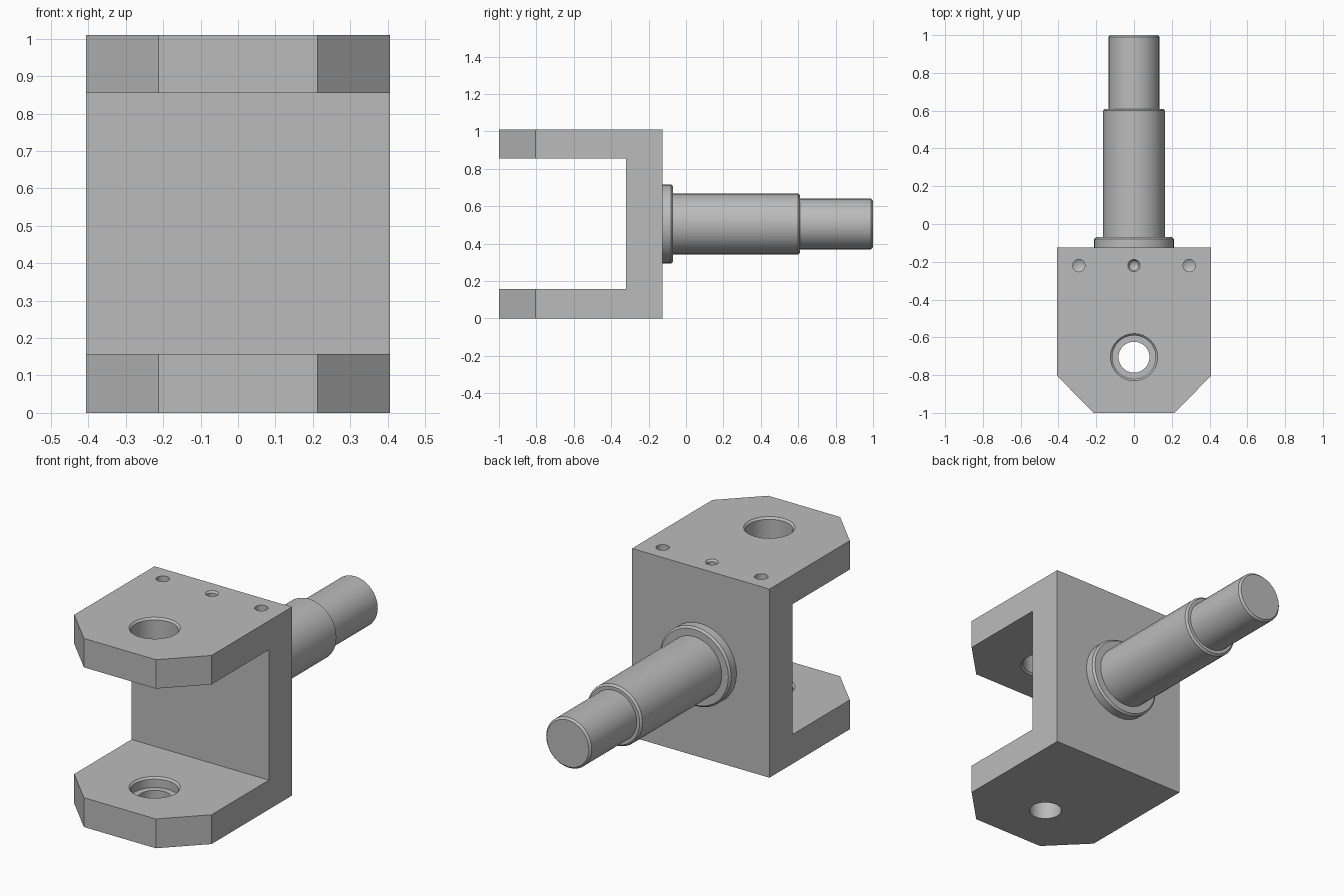
import bpy, bmesh, math
from mathutils import Matrix

cube = bpy.data.objects.get("Cube")
if cube:
    bpy.data.objects.remove(cube, do_unlink=True)

steel = bpy.data.materials.new("grey_steel")
steel.use_nodes = True
GREY = (0.5, 0.5, 0.5, 1)
steel.diffuse_color = GREY
steel.node_tree.nodes["Principled BSDF"].inputs["Base Color"].default_value = GREY


def finish(name, bm):
    bmesh.ops.recalc_face_normals(bm, faces=bm.faces)
    mesh = bpy.data.meshes.new(name)
    bm.to_mesh(mesh)
    bm.free()
    mesh.materials.append(steel)
    ob = bpy.data.objects.new(name, mesh)
    bpy.context.collection.objects.link(ob)
    return ob


def prism(name, outline, z0, z1):
    """Extrude a plan outline from z0 up to z1."""
    bm = bmesh.new()
    face = bm.faces.new([bm.verts.new((x, y, z0)) for x, y in outline])
    top = bmesh.ops.extrude_face_region(bm, geom=[face])["geom"]
    bmesh.ops.translate(bm, vec=(0, 0, z1 - z0),
                        verts=[v for v in top if isinstance(v, bmesh.types.BMVert)])
    return finish(name, bm)


def lathe(name, profile, place, sides=32):
    """Closed turned solid from (radius, height) points, moved by a matrix."""
    bm = bmesh.new()
    rings = []
    for r, h in profile:
        if r == 0:
            rings.append([bm.verts.new((0, 0, h))] * sides)
        else:
            rings.append([bm.verts.new((r * math.cos(2 * math.pi * i / sides),
                                        r * math.sin(2 * math.pi * i / sides), h))
                          for i in range(sides)])
    for a, b in zip(rings, rings[1:]):
        for i in range(sides):
            j = (i + 1) % sides
            quad = list(dict.fromkeys((a[i], a[j], b[j], b[i])))
            bm.faces.new(quad)
    for ring in (rings[0], rings[-1]):
        if ring[0] is not ring[1]:
            bm.faces.new(ring)
    bm.transform(place)
    return finish(name, bm)


def smooth(ob):
    bpy.ops.object.select_all(action="DESELECT")
    ob.select_set(True)
    bpy.context.view_layer.objects.active = ob
    bpy.ops.object.shade_smooth_by_angle(angle=math.radians(30))


W, H, BACK, FRONT = 0.407, 1.01, -0.125, -1.0
ARM, ARM_TOP, SLOT = 0.157, 0.855, -0.32

# Fork block with clipped front corners
fork = prism("fork", [(-W, BACK), (-W, -0.805), (-0.213, FRONT),
                      (0.213, FRONT), (W, -0.805), (W, BACK)], 0, H)

# Slot between the arms
cutters = [prism("slot_cutter", [(-1, SLOT), (-1, -2), (1, -2), (1, SLOT)], ARM, ARM_TOP)]

# Pin hole: chamfered bore above, stepped bore below
pin = Matrix.Translation((0, -0.705, 0))
R, RIM, STEP, C = 0.115, 0.125, 0.082, 0.01
cutters.append(lathe("upper_bore_cutter", [
    (RIM, ARM_TOP - 0.05), (RIM, ARM_TOP), (R, ARM_TOP + C),
    (R, H - C), (RIM, H), (RIM, H + 0.05)], pin))
cutters.append(lathe("lower_bore_cutter", [
    (STEP, -0.05), (STEP, ARM - 0.055), (R, ARM - 0.055),
    (R, ARM - C), (RIM, ARM), (RIM, ARM + 0.05)], pin))

# Three small drilled holes along the rear of the top
for x in (-0.292, 0, 0.292):
    r = 0.033 if x else 0.025
    cutters.append(lathe("drill_cutter", [
        (0, -0.1), (r, -0.08), (r, -0.01), (0.033, 0), (0.033, 0.05)],
        Matrix.Translation((x, -0.22, H)), 16))

for cutter in cutters:
    cutter.hide_render = True
    mod = fork.modifiers.new(cutter.name, "BOOLEAN")
    mod.operation, mod.solver, mod.object = "DIFFERENCE", "EXACT", cutter
    bpy.context.view_layer.objects.active = fork
    bpy.ops.object.modifier_apply(modifier=mod.name)
    bpy.data.objects.remove(cutter, do_unlink=True)
smooth(fork)

# Stepped shaft with collar, pointing backwards
B = 0.01
shaft = lathe("stepped_shaft", [
    (0.212, BACK), (0.212, -0.07 - B), (0.212 - B, -0.07),
    (0.163, -0.07), (0.163, 0.61 - B), (0.163 - B, 0.61),
    (0.135, 0.61), (0.135, 1 - B), (0.135 - B, 1)],
    Matrix.Translation((0, 0, H / 2)) @ Matrix.Rotation(-math.pi / 2, 4, "X"))
smooth(shaft)
